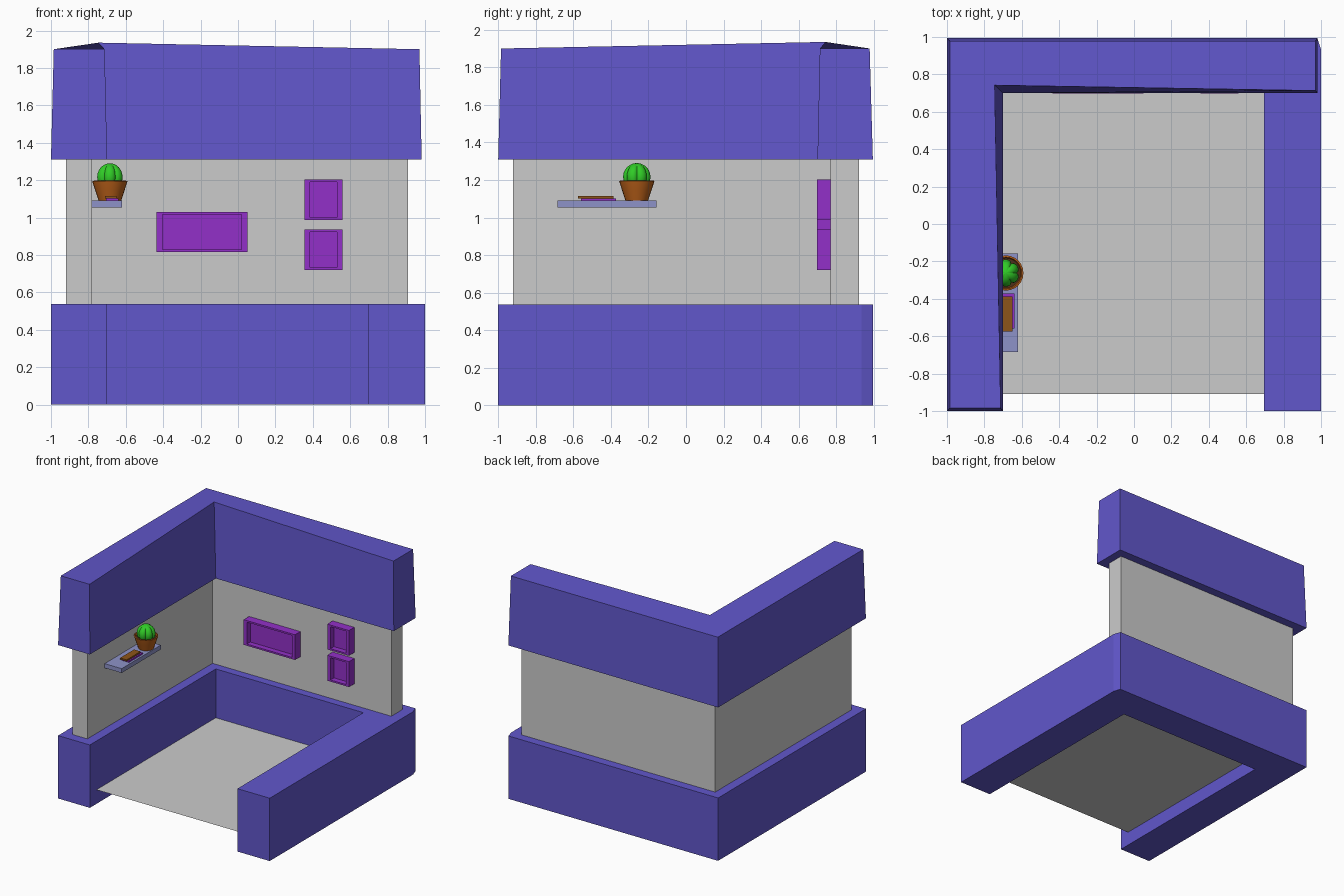
import bpy, bmesh
from math import cos, sin, pi, radians

if "Cube" in bpy.data.objects:
    bpy.data.objects.remove(bpy.data.objects["Cube"])


def material(name, rgb):
    m = bpy.data.materials.new(name)
    m.diffuse_color = (*rgb, 1)
    m.use_nodes = True
    m.node_tree.nodes["Principled BSDF"].inputs["Base Color"].default_value = m.diffuse_color
    return m


BLUE = material("blue", (0.12, 0.095, 0.6))
PURPLE = material("purple", (0.29, 0.03, 0.58))
SHELF = material("pale_blue", (0.27, 0.29, 0.58))
CLAY = material("clay", (0.5, 0.12, 0.01))
BROWN = material("brown", (0.27, 0.09, 0.01))
GREEN = material("green", (0.03, 0.6, 0.02))
SOIL = material("soil", (0.08, 0.03, 0.01))


def finish(bm, name, mat=None, smooth=None):
    bmesh.ops.recalc_face_normals(bm, faces=bm.faces)
    me = bpy.data.meshes.new(name)
    bm.to_mesh(me)
    bm.free()
    ob = bpy.data.objects.new(name, me)
    bpy.context.collection.objects.link(ob)
    if mat:
        me.materials.append(mat)
    if smooth:
        bpy.ops.object.select_all(action='DESELECT')
        ob.select_set(True)
        bpy.context.view_layer.objects.active = ob
        bpy.ops.object.shade_smooth_by_angle(angle=radians(smooth))
    return ob


def loft(name, rings, mat=None, smooth=None):
    """Skin between matching closed rings of 3D points and cap both ends."""
    bm = bmesh.new()
    vs = [[bm.verts.new(p) for p in ring] for ring in rings]
    n = len(rings[0])
    for a, b in zip(vs, vs[1:]):
        for i in range(n):
            j = (i + 1) % n
            bm.faces.new((a[i], a[j], b[j], b[i]))
    bm.faces.new(vs[0])
    bm.faces.new(vs[-1])
    return finish(bm, name, mat, smooth)


def prism(name, outline, z0, z1, mat=None):
    return loft(name, [[(x, y, z) for x, y in outline] for z in (z0, z1)], mat)


def rect(x0, x1, y0, y1):
    return [(x0, y0), (x1, y0), (x1, y1), (x0, y1)]


def lathe(name, profile, cx, cy, n, mat, smooth, rib=lambda a: 1):
    rings = [[(cx + r * rib(a) * cos(a), cy + r * rib(a) * sin(a), z)
              for a in (2 * pi * i / n for i in range(n))] for r, z in profile]
    return loft(name, rings, mat, smooth)


# U-shaped base with a clipped back corner
prism("base", [(-1, -1), (-.7, -1), (-.7, .7), (.695, .7), (.695, -1), (1, -1),
               (1, .935), (.98, .995), (-1, .995)], 0, .537, BLUE)

# L-shaped grey wall
prism("wall", [(-.92, -.92), (-.78, -.92), (-.78, .77), (.91, .77),
               (.91, .92), (-.92, .92)], .53, 1.32)

# Tapered L-shaped upper band, raised at the inner corner
loft("upper_band", [
    [(-1, -1, 1.31), (-.7, -1, 1.31), (-.7, .7, 1.31),
     (.982, .7, 1.31), (.982, .995, 1.31), (-1, .995, 1.31)],
    [(-.985, -.985, 1.9), (-.713, -.985, 1.9), (-.745, .742, 1.935),
     (.97, .713, 1.9), (.97, .978, 1.9), (-.985, .978, 1.9)]], BLUE)

# Single-sheet floor
bm = bmesh.new()
bm.faces.new([bm.verts.new((x, y, .12)) for x, y in rect(-.7, .7, -.91, .7)])
finish(bm, "floor")


# Recessed wall frames
def frame(name, x0, x1, z0, z1, rx, rz):
    def ring(dx, dz, y):
        return [(x, y, z) for x, z in rect(x0 + dx, x1 - dx, z0 + dz, z1 - dz)]
    loft(name, [ring(0, 0, .772), ring(0, 0, .698), ring(rx, rz, .698),
                ring(rx, rz, .745)], PURPLE)


frame("wide_frame", -.435, .05, .815, 1.03, .03, .014)
frame("upper_small_frame", .355, .56, .987, 1.203, .03, .014)
frame("lower_small_frame", .355, .56, .72, .937, .03, .014)

# Shelf and two books
prism("shelf", rect(-.79, -.62, -.685, -.157), 1.053, 1.09, SHELF)
prism("lower_book", rect(-.705, -.638, -.56, -.372), 1.09, 1.102, PURPLE)
prism("upper_book", rect(-.712, -.65, -.575, -.387), 1.102, 1.115, BROWN)

# Plant pot with flared rim, soil and ribbed cactus
PX, PY = -.685, -.262
lathe("pot", [(.06, 1.09), (.08, 1.15), (.092, 1.187), (.094, 1.195),
              (.085, 1.197), (.078, 1.18)], PX, PY, 24, CLAY, 30)
lathe("soil", [(.074, 1.17), (.081, 1.184)], PX, PY, 24, SOIL, 30)
ball = [(.073 * sin(t), 1.217 - .073 * cos(t))
        for t in (pi * (.1 + .888 * i / 11) for i in range(12))]
lathe("cactus", ball, PX, PY, 48, GREEN, 50,
      lambda a: .8 + .2 * abs(sin(3 * a)) ** .6)
